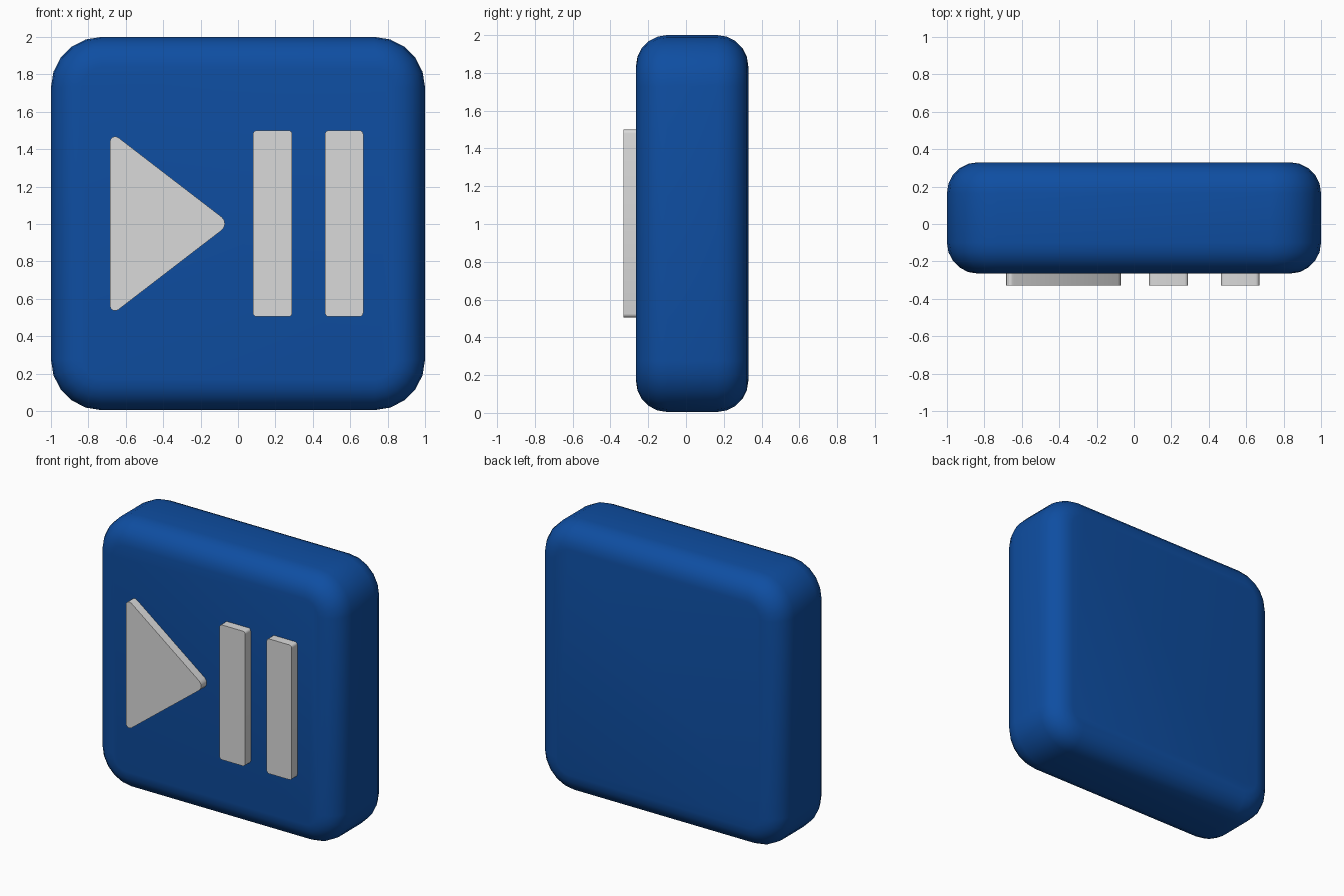
import bpy, bmesh, math
from mathutils import Vector

if "Cube" in bpy.data.objects:
    bpy.data.objects.remove(bpy.data.objects["Cube"])


def material(name, rgb):
    m = bpy.data.materials.new(name)
    m.diffuse_color = (*rgb, 1)
    m.use_nodes = True
    m.node_tree.nodes["Principled BSDF"].inputs["Base Color"].default_value = m.diffuse_color
    return m


BLUE = material("button blue", (0.0045, 0.076, 0.36))
GREY = material("light grey", (0.7, 0.7, 0.7))


def rounded(corners, radii, steps):
    """Round each corner of a convex outline given in (x, z)."""
    pts = []
    n = len(corners)
    for i, (c, r) in enumerate(zip(corners, radii)):
        c = Vector(c)
        u = (Vector(corners[i - 1]) - c).normalized()
        v = (Vector(corners[(i + 1) % n]) - c).normalized()
        half = u.angle(v) / 2
        centre = c + (u + v).normalized() * (r / math.sin(half))
        start = c + u * (r / math.tan(half)) - centre
        sweep = math.pi - 2 * half
        for k in range(steps + 1):
            a = sweep * k / steps
            pts.append((centre.x + start.x * math.cos(a) - start.y * math.sin(a),
                        centre.y + start.x * math.sin(a) + start.y * math.cos(a)))
    return pts


def loft(name, loops, mat, angle):
    """Skin a list of (outline, y) loops and cap both ends."""
    bm = bmesh.new()
    rings = [[bm.verts.new((x, y, z)) for x, z in pts] for pts, y in loops]
    n = len(rings[0])
    for a, b in zip(rings, rings[1:]):
        for i in range(n):
            j = (i + 1) % n
            bm.faces.new((a[i], a[j], b[j], b[i]))
    bm.faces.new(rings[0])
    bm.faces.new(rings[-1])
    bmesh.ops.recalc_face_normals(bm, faces=bm.faces[:])
    me = bpy.data.meshes.new(name)
    bm.to_mesh(me)
    bm.free()
    me.materials.append(mat)
    ob = bpy.data.objects.new(name, me)
    bpy.context.collection.objects.link(ob)
    bpy.ops.object.select_all(action='DESELECT')
    ob.select_set(True)
    bpy.context.view_layer.objects.active = ob
    bpy.ops.object.shade_smooth_by_angle(angle=math.radians(angle))
    return ob


# Button body: rounded square with soft front and back rims
FRONT, BACK, RIM, CORNER, STEPS = -0.265, 0.33, 0.165, 0.27, 5


def body_outline(inset):
    lo, hi = -1 + inset, 1 - inset
    b, t = 0.005 + inset, 2 - inset
    return rounded([(lo, b), (hi, b), (hi, t), (lo, t)], [CORNER - inset] * 4, STEPS)


rim = [(RIM * (1 - math.sin(a)), RIM * (1 - math.cos(a)))
       for a in (math.pi / 2 * k / STEPS for k in range(STEPS + 1))]
loops = [(body_outline(i), FRONT + d) for i, d in rim]
loops += [(body_outline(i), BACK - d) for i, d in reversed(rim)]
loft("button_body", loops, BLUE, 40)


# Raised symbols on the front
def plate(name, corners, radii):
    pts = rounded(corners, radii, 4)
    loft(name, [(pts, -0.33), (pts, FRONT + 0.01)], GREY, 30)


plate("play_triangle", [(-0.685, 0.507), (-0.041, 1.002), (-0.685, 1.497)],
      [0.028, 0.045, 0.028])
for name, x0, x1 in (("left_pause_bar", 0.08, 0.29), ("right_pause_bar", 0.465, 0.67)):
    plate(name, [(x0, 0.505), (x1, 0.505), (x1, 1.5), (x0, 1.5)], [0.02] * 4)
